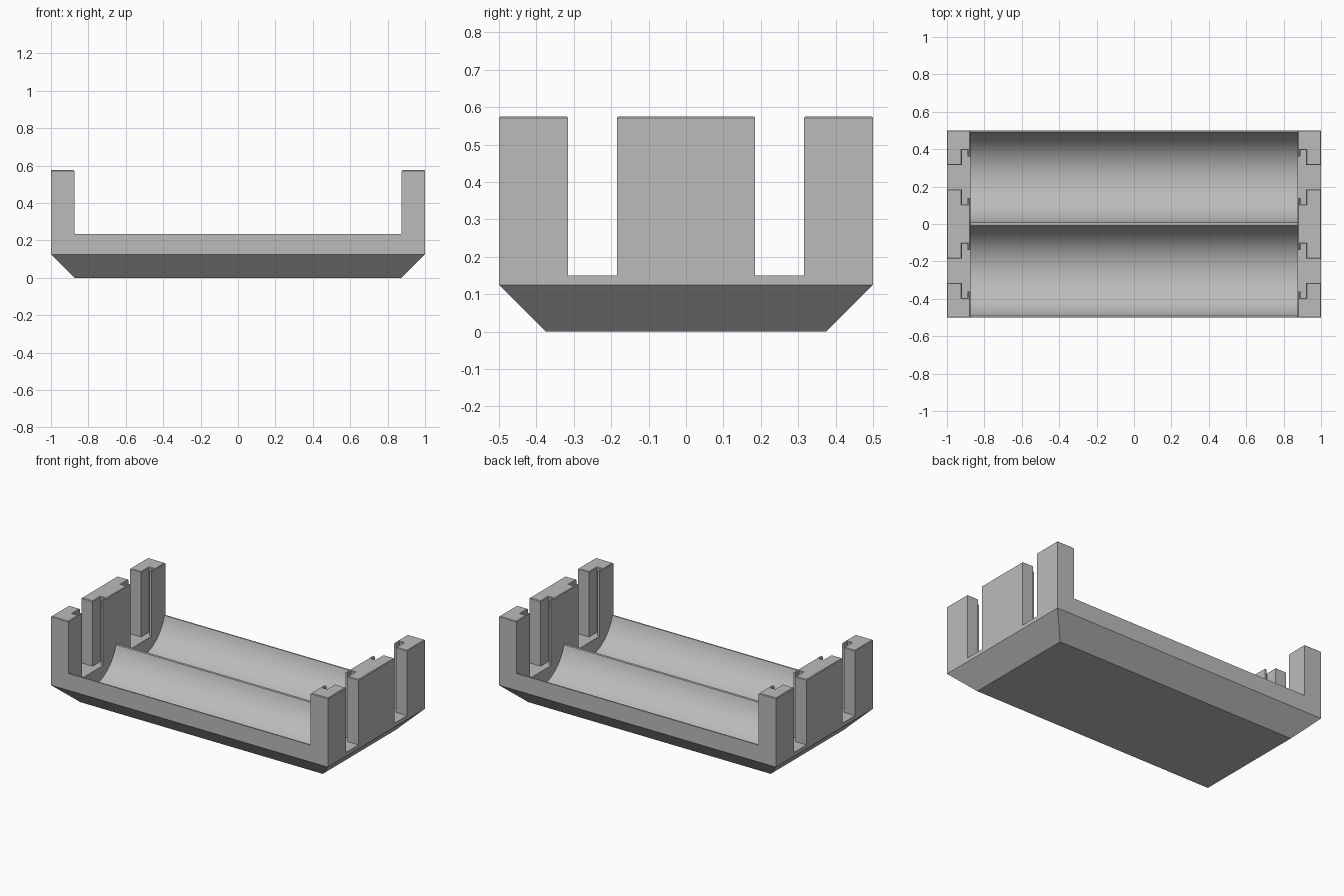
import bpy
import bmesh
import math
from mathutils import Vector

if "Cube" in bpy.data.objects:
    bpy.data.objects.remove(bpy.data.objects["Cube"], do_unlink=True)

grey = bpy.data.materials.new("plain grey")
grey.use_nodes = True
GREY = (0.5, 0.5, 0.5, 1)
grey.diffuse_color = GREY
grey.node_tree.nodes["Principled BSDF"].inputs["Base Color"].default_value = GREY

HALF_X, HALF_Y, TOP = 1.0, 0.5, 0.575
CHAMFER = 0.125          # slope under the tray and end wall thickness
RIM = 0.235              # height of the long sides
SLOT_FLOOR = 0.15
RADIUS, AXIS_Z = 0.25, 0.30


def make_object(name, bm):
    bmesh.ops.recalc_face_normals(bm, faces=bm.faces)
    mesh = bpy.data.meshes.new(name)
    bm.to_mesh(mesh)
    bm.free()
    mesh.materials.append(grey)
    obj = bpy.data.objects.new(name, mesh)
    bpy.context.collection.objects.link(obj)
    return obj


def prism(name, points, sweep):
    """Extrude a closed outline of 3D points along a vector."""
    bm = bmesh.new()
    face = bm.faces.new([bm.verts.new(p) for p in points])
    ext = bmesh.ops.extrude_face_region(bm, geom=[face])["geom"]
    bmesh.ops.translate(bm, vec=Vector(sweep),
                        verts=[v for v in ext if isinstance(v, bmesh.types.BMVert)])
    return make_object(name, bm)


# Solid block with a sloped underside
bm = bmesh.new()
rings = []
for inset, z in ((CHAMFER, 0), (0, CHAMFER), (0, TOP)):
    rings.append([bm.verts.new((sx * (HALF_X - inset), sy * (HALF_Y - inset), z))
                  for sx, sy in ((-1, -1), (1, -1), (1, 1), (-1, 1))])
bm.faces.new(rings[0])
bm.faces.new(rings[-1])
for low, high in zip(rings, rings[1:]):
    for i in range(4):
        j = (i + 1) % 4
        bm.faces.new((low[i], low[j], high[j], high[i]))
holder = make_object("battery_holder", bm)

# Cutter for the open middle and the two round troughs
inner = HALF_X - CHAMFER
half_angle = math.acos((AXIS_Z - RIM) / RADIUS)
steps = 40
outline = [(-inner, -0.6, 0.7), (-inner, -0.6, RIM)]
for centre in (-0.25, 0.25):
    for i in range(steps + 1):
        a = half_angle * (2 * i / steps - 1)
        outline.append((-inner, centre + RADIUS * math.sin(a),
                        AXIS_Z - RADIUS * math.cos(a)))
outline += [(-inner, 0.6, RIM), (-inner, 0.6, 0.7)]
cutters = [prism("trough_cutter", outline, (2 * inner, 0, 0))]

# Cutters for the stepped contact slots in the end walls
half_slot = ((1.1, 0.065), (0.92, 0.065), (0.92, 0.145),
             (0.89, 0.145), (0.89, 0.11), (0.8, 0.11))
for side in (-1, 1):
    for centre in (-0.25, 0.25):
        pts = [(side * x, centre + w, SLOT_FLOOR) for x, w in half_slot]
        pts += [(side * x, centre - w, SLOT_FLOOR) for x, w in reversed(half_slot)]
        cutters.append(prism("slot_cutter", pts, (0, 0, 0.6)))

# Cut the block and discard the cutters
bpy.context.view_layer.objects.active = holder
holder.select_set(True)
for cutter in cutters:
    mod = holder.modifiers.new("cut", "BOOLEAN")
    mod.operation = "DIFFERENCE"
    mod.solver = "EXACT"
    mod.object = cutter
    bpy.ops.object.modifier_apply(modifier=mod.name)
    bpy.data.objects.remove(cutter, do_unlink=True)

# Fine bevel around the tops of the end walls
bm = bmesh.new()
bm.from_mesh(holder.data)
bmesh.ops.dissolve_limit(bm, angle_limit=0.001, verts=bm.verts, edges=bm.edges)
top_edges = [e for e in bm.edges
             if all(v.co.z > TOP - 0.001 for v in e.verts)]
bmesh.ops.bevel(bm, geom=top_edges, offset=0.004, segments=1, affect="EDGES")
bm.to_mesh(holder.data)
bm.free()

# Smooth troughs, sharp corners
bpy.ops.object.shade_smooth_by_angle(angle=math.radians(25))
